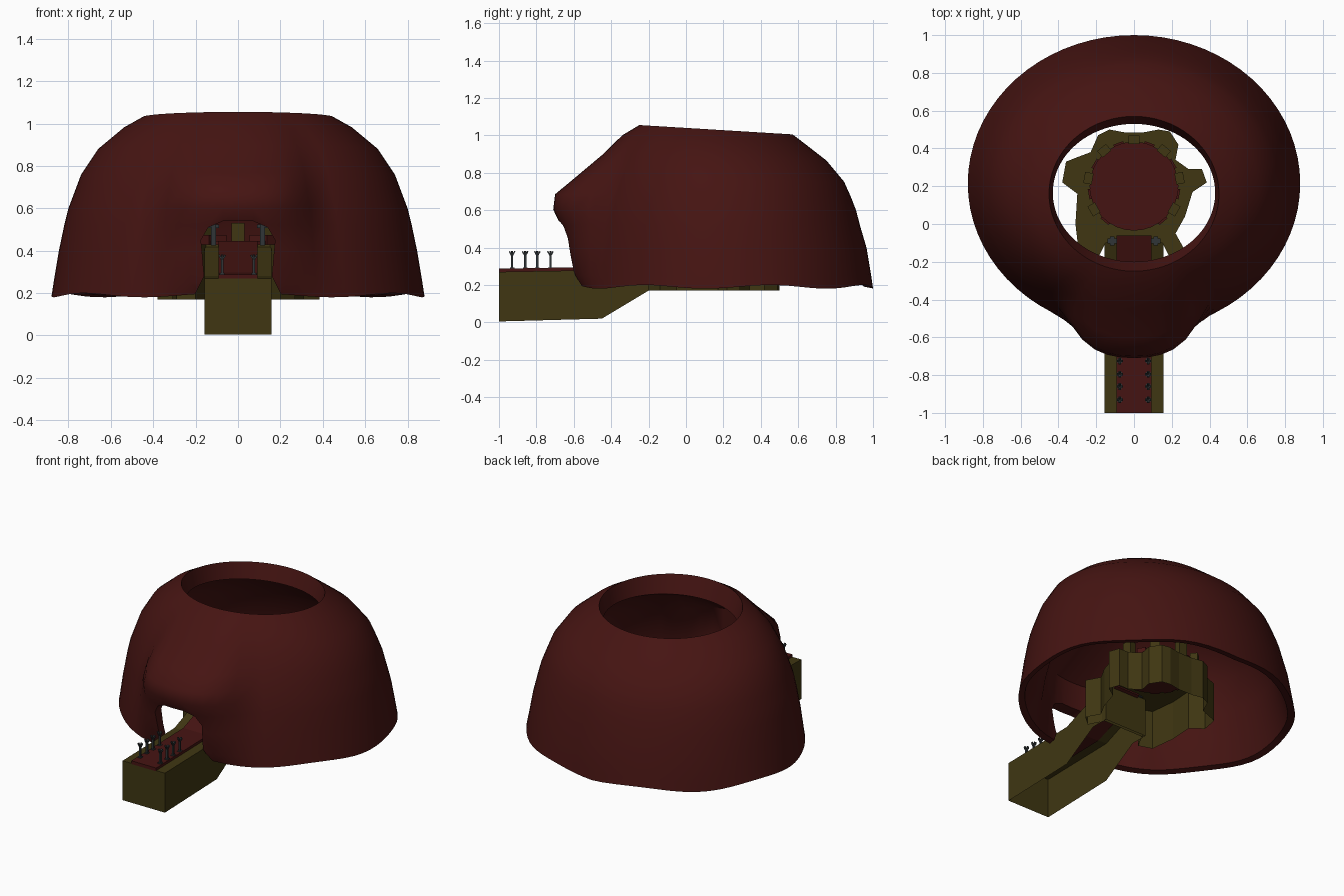
import bpy, bmesh, math
from mathutils import Vector, Matrix

if "Cube" in bpy.data.objects:
    bpy.data.objects.remove(bpy.data.objects["Cube"])


def material(name, rgb):
    m = bpy.data.materials.new(name)
    m.diffuse_color = (*rgb, 1)
    m.use_nodes = True
    m.node_tree.nodes["Principled BSDF"].inputs["Base Color"].default_value = m.diffuse_color
    return m


RED = material("dark_red", (0.06, 0.007, 0.006))
OLIVE = material("olive", (0.05, 0.037, 0.006))
IRON = material("iron", (0.03, 0.036, 0.038))


def finish(bm, name, mat):
    bmesh.ops.recalc_face_normals(bm, faces=bm.faces)
    me = bpy.data.meshes.new(name)
    bm.to_mesh(me)
    bm.free()
    ob = bpy.data.objects.new(name, me)
    bpy.context.collection.objects.link(ob)
    if mat:
        me.materials.append(mat)
    return ob


def prism(name, pts, place, lo, hi, mat, caps=(True, True), skip=()):
    """Extrude a 2D outline between lo and hi; skip lists open side faces."""
    bm = bmesh.new()
    a = [bm.verts.new(place(u, v, lo)) for u, v in pts]
    b = [bm.verts.new(place(u, v, hi)) for u, v in pts]
    n = len(pts)
    for i in range(n):
        if i not in skip:
            j = (i + 1) % n
            bm.faces.new((a[i], a[j], b[j], b[i]))
    if caps[0]:
        bm.faces.new(a[::-1])
    if caps[1]:
        bm.faces.new(b)
    return finish(bm, name, mat)


def add_box(bm, centre, size, turn=0.0, tilt=0.0):
    m = (Matrix.Translation(centre) @ Matrix.Rotation(turn, 4, 'Z')
         @ Matrix.Rotation(tilt, 4, 'Y') @ Matrix.Diagonal((*size, 1)))
    bmesh.ops.create_cube(bm, size=1, matrix=m)


def along_x(u, v, w):
    return (w, u, v)


def along_y(u, v, w):
    return (u, w, v)


def along_z(u, v, w):
    return (u, v, w)


# Dome shell: height, half width, back y, front y, front y at the brow bulge
rows = [
    (.19, .88, 1.0, -.57, -.58), (.25, .87, .99, -.565, -.61),
    (.40, .845, .965, -.55, -.645), (.52, .82, .93, -.53, -.67),
    (.60, .80, .91, -.515, -.71), (.68, .77, .88, -.49, -.70),
    (.76, .74, .845, -.46, -.60), (.88, .66, .75, -.40, -.45),
    (.98, .54, .63, -.32, -.34), (1.03, .45, .57, -.25, -.25),
    (.92, .43, .53, -.20, -.20),
    # inside surface
    (.86, .56, .65, -.28, -.32), (.70, .70, .80, -.43, -.58),
    (.50, .76, .87, -.48, -.60), (.35, .79, .91, -.50, -.58),
    (.20, .84, .95, -.53, -.54)]
SEG = 72
bm = bmesh.new()
rings = []
for z, a, yb, yf, brow in rows:
    ring = []
    for i in range(SEG):
        t = 2 * math.pi * i / SEG
        t = t - 2 * math.pi if t > math.pi else t
        c = (yb + yf) / 2
        w = max(0, 1 - (t / .5) ** 4)
        front = yf + (brow - yf) * w
        reach = c - front if abs(t) < math.pi / 2 else yb - c
        h = z + .025 * ((z - .19) / .84) ** 3 * math.cos(t)
        if z < .22:
            h += .01 * math.sin(7 * abs(t) + 1)
        ring.append(bm.verts.new((a * math.sin(t), c - reach * math.cos(t), h)))
    rings.append(ring)
for k in range(len(rings)):
    p, q = rings[k], rings[(k + 1) % len(rings)]
    for i in range(SEG):
        j = (i + 1) % SEG
        bm.faces.new((p[i], p[j], q[j], q[i]))
dome = finish(bm, "dome_shell", RED)

# Arched doorway cut through the front of the dome
half = [(.21, .10), (.20, .20), (.16, .28), (.17, .40), (.175, .45), (.14, .51), (.07, .54)]
arch = half + [(-x, z) for x, z in reversed(half)]
cutter = prism("door_cutter", arch, along_y, -1.2, -.3, None)
cutter.hide_render = True
cut = dome.modifiers.new("doorway", 'BOOLEAN')
cut.operation = 'DIFFERENCE'
cut.solver = 'EXACT'
cut.object = cutter
bpy.context.view_layer.objects.active = dome
dome.select_set(True)
bpy.ops.object.modifier_apply(modifier=cut.name)
bpy.data.objects.remove(cutter)
bpy.ops.object.shade_smooth_by_angle(angle=math.radians(45))

# Walkway: hollow, open underneath
side = [(-1, .005), (-.45, .02), (-.2, .17), (-.08, .17), (-.08, .425), (-.45, .28), (-1, .27)]
prism("walkway", side, along_x, -.157, .157, OLIVE, skip=(0, 1, 2))
path = [(-1, .265), (-.45, .275), (-.06, .42), (-.06, .445), (-.45, .297), (-1, .287)]
prism("walkway_carpet", path, along_x, -.092, .092, RED)

# Inner platform with ragged outline, open underneath
outline = [(-.15, -.10), (-.20, -.20), (-.29, -.17), (-.31, 0), (-.30, .16), (-.38, .22),
           (-.36, .33), (-.31, .35), (-.23, .38), (-.19, .47), (-.13, .50), (-.05, .485),
           (.05, .485), (.13, .50), (.19, .49), (.235, .42), (.22, .34), (.29, .29),
           (.36, .29), (.385, .22), (.31, .17), (.27, .04), (.22, -.05), (.27, -.14),
           (.20, -.20), (.15, -.10)]
prism("platform", outline, along_z, .17, .43, OLIVE, caps=(False, True))

# Round floor
bm = bmesh.new()
bmesh.ops.create_cone(bm, cap_ends=True, segments=32, radius1=.235, radius2=.235, depth=.02,
                      matrix=Matrix.Translation((0, .2, .435)))
finish(bm, "round_floor", RED)

# Merlons around the floor, with low red wall pieces between them
merlons, low_wall = bmesh.new(), bmesh.new()
for k in range(-3, 4):
    t = math.radians(40 * k)
    add_box(merlons, (.245 * math.sin(t), .2 + .245 * math.cos(t), .48), (.06, .045, .1), -t)
for k in range(-7, 8):
    t = math.radians(20 * k)
    add_box(low_wall, (.238 * math.sin(t), .2 + .238 * math.cos(t), .45), (.055, .012, .05), -t)
finish(merlons, "merlons", OLIVE)
finish(low_wall, "low_wall", RED)

# Forked posts along the walkway and two gate posts
posts, gate = bmesh.new(), bmesh.new()
for s in (-1, 1):
    for y in (-.93, -.86, -.795, -.725):
        x = s * .075
        add_box(posts, (x, y, .325), (.012, .012, .08))
        add_box(posts, (x, y, .288), (.024, .024, .012))
        for f in (-1, 1):
            add_box(posts, (x + f * .008, y, .368), (.007, .012, .028), 0, f * .5)
            add_box(posts, (x, y + f * .008, .368), (.007, .012, .028), math.pi / 2, f * .5)
    add_box(gate, (s * .115, -.09, .475), (.024, .045, .1))
    add_box(gate, (s * .115, -.09, .515), (.05, .024, .015))
finish(posts, "walkway_posts", IRON)
finish(gate, "gate_posts", IRON)
